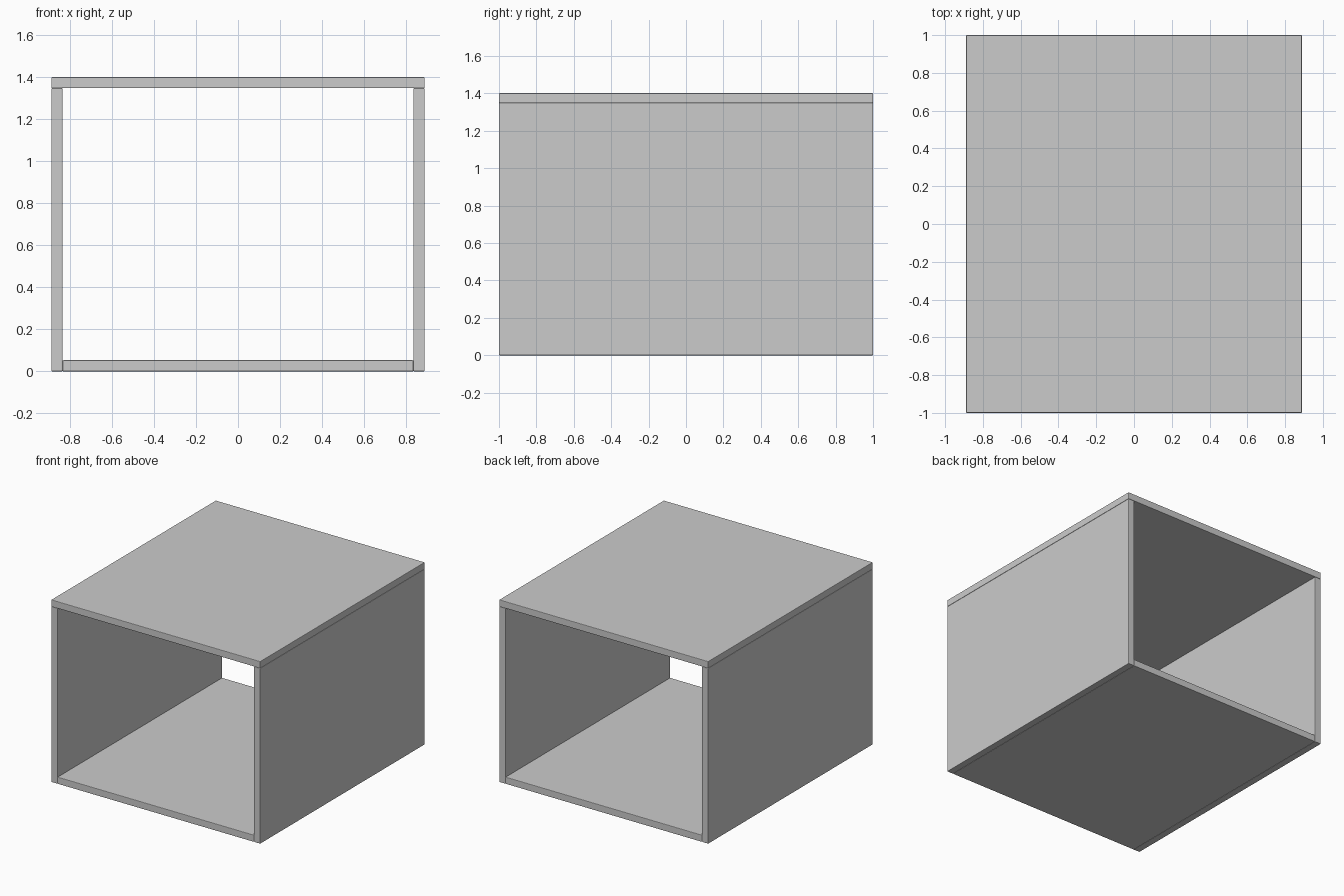
import bpy

if "Cube" in bpy.data.objects:
    bpy.data.objects.remove(bpy.data.objects["Cube"])

W, D, H, T = 1.778, 2.0, 1.402, 0.053  # overall size and board thickness


def board(name, size, centre):
    """Rectangular board with finely eased edges."""
    bpy.ops.mesh.primitive_cube_add(size=1, location=centre)
    ob = bpy.context.object
    ob.name = name
    ob.scale = size
    bpy.ops.object.transform_apply(location=False, rotation=False, scale=True)
    bev = ob.modifiers.new("eased_edges", 'BEVEL')
    bev.width = 0.004
    bev.segments = 2
    return ob


# Top board lies across the two sides
board("top_panel", (W, D, T), (0, 0, H - T / 2))

# Side boards stand on the floor under the top
for name, s in (("left_panel", -1), ("right_panel", 1)):
    board(name, (T, D, H - T), (s * (W - T) / 2, 0, (H - T) / 2))

# Bottom board sits between the sides
board("bottom_panel", (W - 2 * T, D, T), (0, 0, T / 2))
